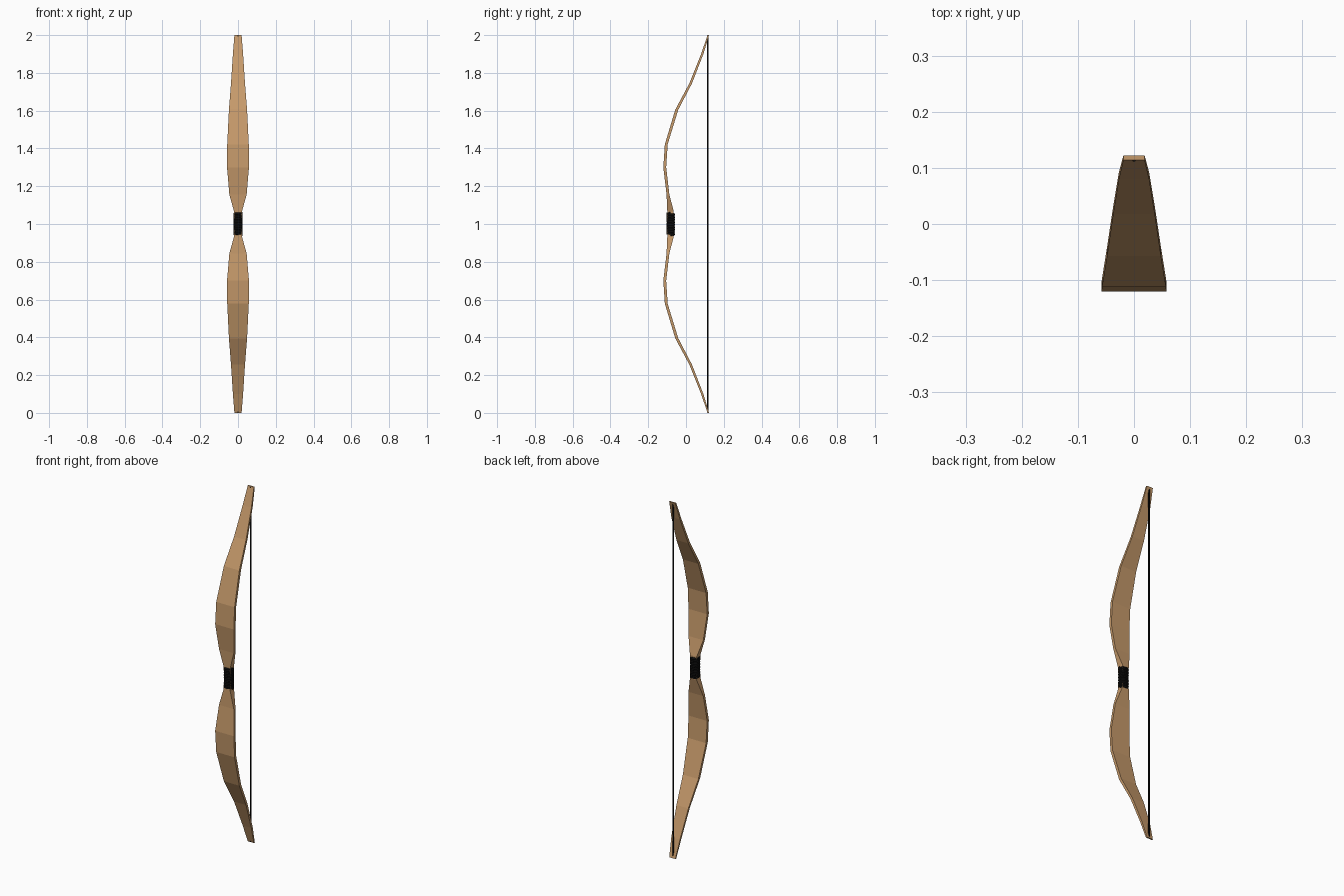
import bpy, bmesh, math
from mathutils import Vector

if "Cube" in bpy.data.objects:
    bpy.data.objects.remove(bpy.data.objects["Cube"])


def material(name, rgb):
    m = bpy.data.materials.new(name)
    m.diffuse_color = (*rgb, 1)
    m.use_nodes = True
    m.node_tree.nodes["Principled BSDF"].inputs["Base Color"].default_value = m.diffuse_color
    return m


wood = material("tan wood", (0.56, 0.32, 0.145))
black = material("black cord", (0.004, 0.004, 0.004))


def finish(bm, name, mat, smooth=False):
    bmesh.ops.recalc_face_normals(bm, faces=bm.faces[:])
    me = bpy.data.meshes.new(name)
    bm.to_mesh(me)
    bm.free()
    me.materials.append(mat)
    for p in me.polygons:
        p.use_smooth = smooth
    ob = bpy.data.objects.new(name, me)
    bpy.context.collection.objects.link(ob)
    return ob


def loft(bm, rings):
    """Skin a list of equal-length rings and cap both ends."""
    vs = [[bm.verts.new(p) for p in r] for r in rings]
    n = len(vs[0])
    for a, b in zip(vs, vs[1:]):
        for i in range(n):
            j = (i + 1) % n
            bm.faces.new((a[i], a[j], b[j], b[i]))
    bm.faces.new(vs[0])
    bm.faces.new(vs[-1])


# Bow body: height above the middle, front y, back y, half width
half = [
    (0.000, -0.096, -0.066, 0.019),
    (0.066, -0.099, -0.065, 0.021),
    (0.157, -0.103, -0.088, 0.046),
    (0.300, -0.120, -0.105, 0.058),
    (0.422, -0.112, -0.097, 0.057),
    (0.605, -0.057, -0.041, 0.048),
    (0.745, 0.018, 0.032, 0.037),
    (0.900, 0.080, 0.092, 0.027),
    (1.000, 0.114, 0.122, 0.019),
]
sections = [(-z, f, b, w) for z, f, b, w in reversed(half[1:])] + half
bm = bmesh.new()
loft(bm, [[(-w, f, 1 + z), (w, f, 1 + z), (w, b, 1 + z), (-w, b, 1 + z)]
          for z, f, b, w in sections])
finish(bm, "bow_limbs", wood)

# Bow string, stretched between the tips
bm = bmesh.new()
loft(bm, [[(0.004 * math.cos(a), 0.115 + 0.004 * math.sin(a), z)
           for a in (k * math.tau / 8 for k in range(8))] for z in (0.003, 1.997)])
finish(bm, "bow_string", black, True)

# Grip wrap: cord wound round the handle in a rounded-rectangle helix
TURNS, STEPS, R, SIDES = 13, 24, 0.0062, 8
Z0, Z1 = 0.942, 1.058


def sgn_pow(v, p):
    return math.copysign(abs(v) ** p, v)


def path(t):
    a = t * TURNS * math.tau
    return Vector((0.0185 * sgn_pow(math.cos(a), 0.6),
                   -0.081 + 0.0165 * sgn_pow(math.sin(a), 0.6),
                   Z0 + (Z1 - Z0) * t))


bm = bmesh.new()
rings = []
total = TURNS * STEPS
for i in range(total + 1):
    p = path(i / total)
    out = Vector((p.x, p.y + 0.081, 0)).normalized()
    rings.append([p + R * (math.cos(a) * out + math.sin(a) * Vector((0, 0, 1)))
                  for a in (k * math.tau / SIDES for k in range(SIDES))])
loft(bm, rings)
finish(bm, "grip_wrap", black, True)
